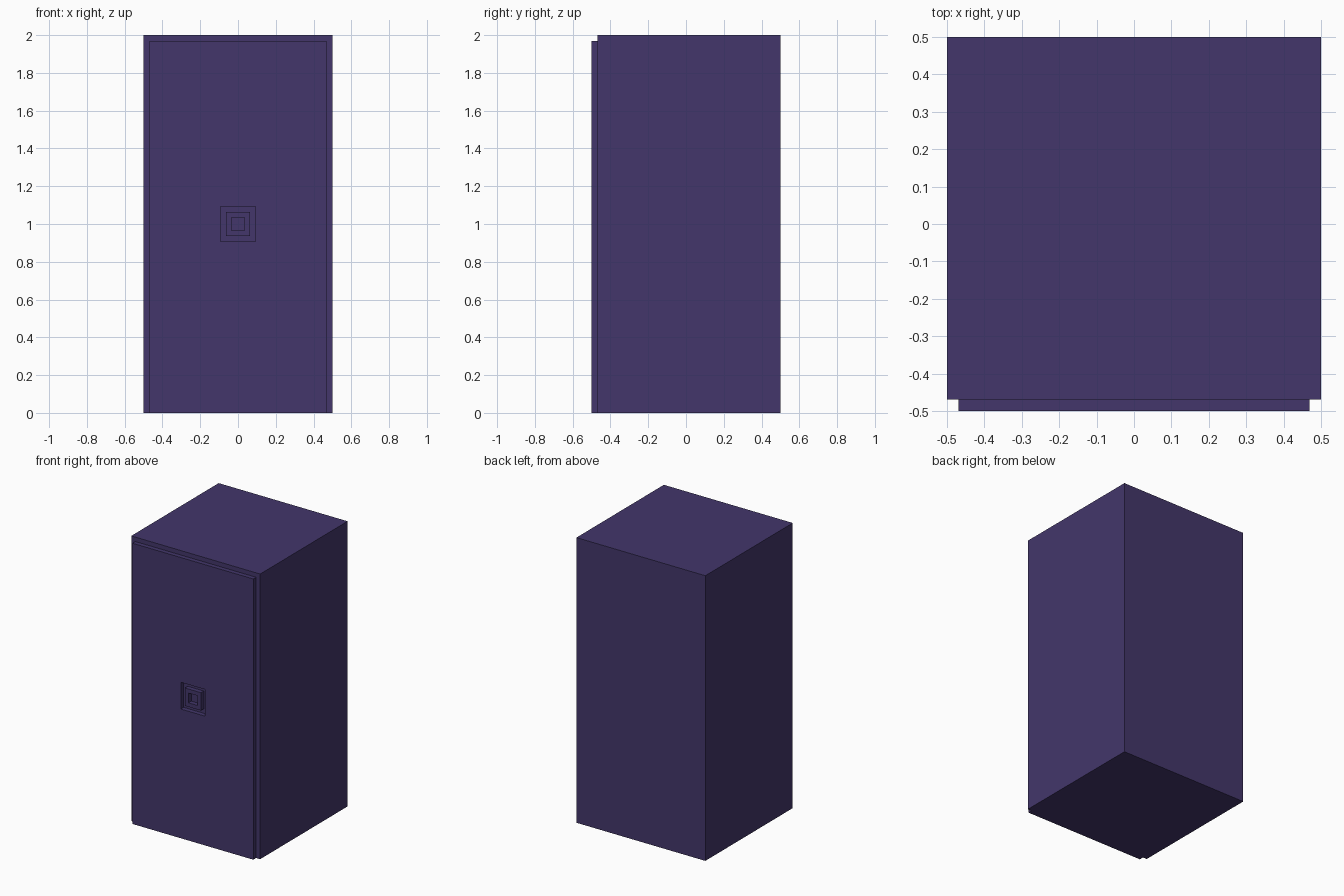
import bpy, bmesh

if "Cube" in bpy.data.objects:
    bpy.data.objects.remove(bpy.data.objects["Cube"])

U = 1 / 32  # small step that all details follow

purple = bpy.data.materials.new("dark purple")
purple.diffuse_color = (0.056, 0.037, 0.145, 1)
purple.use_nodes = True
purple.node_tree.nodes["Principled BSDF"].inputs["Base Color"].default_value = purple.diffuse_color


def finish(name, bm):
    bmesh.ops.recalc_face_normals(bm, faces=bm.faces)
    me = bpy.data.meshes.new(name)
    bm.to_mesh(me)
    bm.free()
    me.materials.append(purple)
    bpy.context.collection.objects.link(bpy.data.objects.new(name, me))


def box(name, x0, x1, y0, y1, z0, z1):
    bm = bmesh.new()
    bmesh.ops.create_cube(bm, size=1)
    for v in bm.verts:
        v.co = ((x0 + x1) / 2 + v.co.x * (x1 - x0),
                (y0 + y1) / 2 + v.co.y * (y1 - y0),
                (z0 + z1) / 2 + v.co.z * (z1 - z0))
    finish(name, bm)


def frame(name, outer, inner, y0, y1):
    """Flat rectangular plate with a rectangular hole; rects are x0, x1, z0, z1."""
    bm = bmesh.new()

    def loop(r, y):
        x0, x1, z0, z1 = r
        return [bm.verts.new((x, y, z)) for x, z in
                ((x0, z0), (x1, z0), (x1, z1), (x0, z1))]

    loops = [loop(outer, y0), loop(inner, y0), loop(inner, y1), loop(outer, y1)]
    for k in range(4):
        a, b = loops[k], loops[(k + 1) % 4]
        for i in range(4):
            j = (i + 1) % 4
            bm.faces.new((a[i], a[j], b[j], b[i]))
    finish(name, bm)


def square(h):
    return (-h, h, 1 - h, 1 + h)


front, back = -0.5, -0.5 + U

# main cabinet
box("cabinet_body", -0.5, 0.5, back, 0.5, 0, 2)
# front door panel with a square recess
frame("front_panel", (-0.5 + U, 0.5 - U, 0, 2 - U), square(3 * U), front, back)
# raised square ring inside the recess
frame("centre_ring", square(2 * U), square(1.1 * U), front, back)
